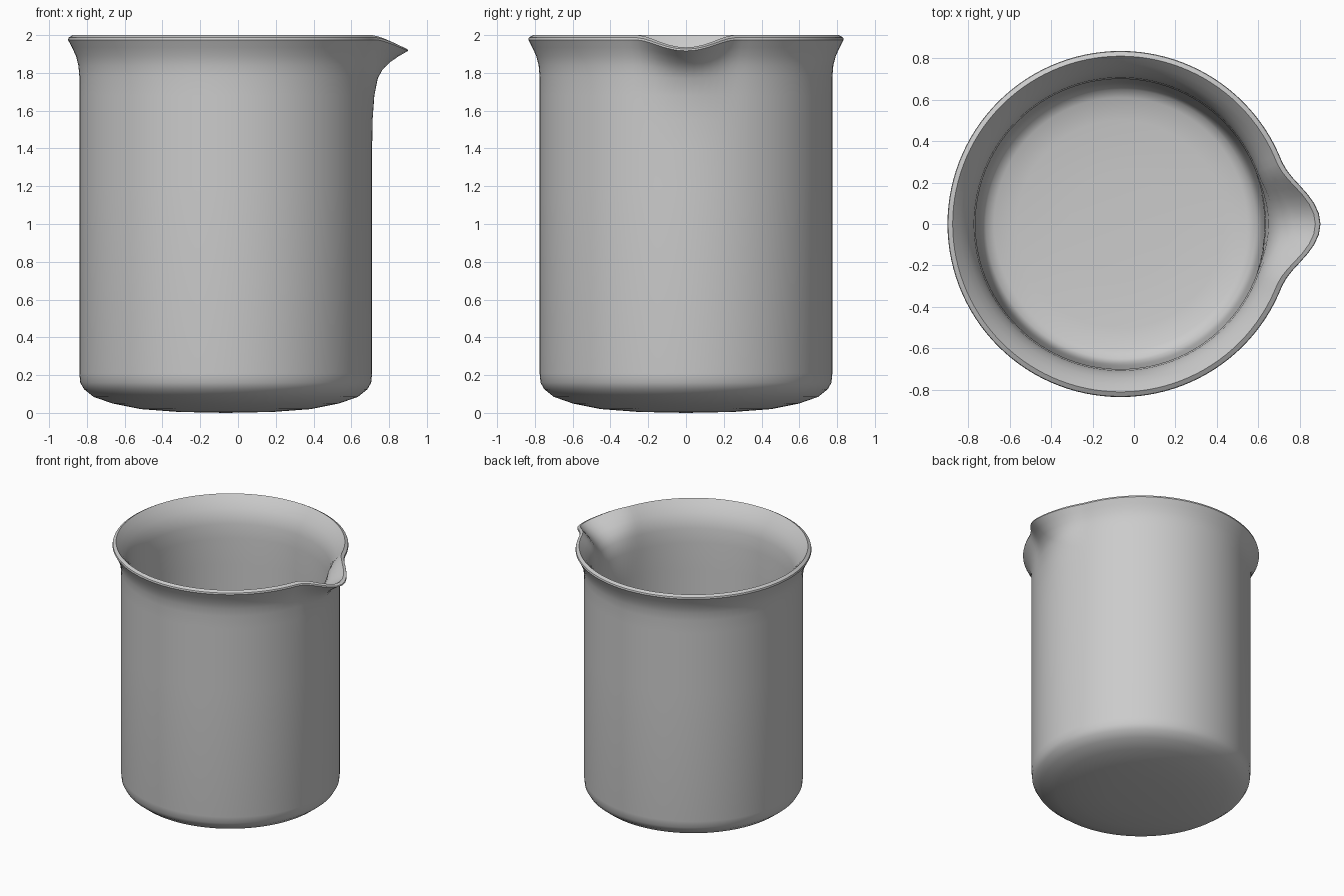
import bpy, bmesh, math

cube = bpy.data.objects.get("Cube")
if cube:
    bpy.data.objects.remove(cube, do_unlink=True)

CENTRE_X = -0.065
SEGMENTS = 120

# Closed wall profile (radius, height): outside base, outside wall, rim, inside wall, floor
outside = [(0.25, 0.005), (0.45, 0.02), (0.6, 0.05), (0.7, 0.085), (0.75, 0.125),
           (0.77, 0.16), (0.775, 0.21), (0.775, 1.2), (0.775, 1.4), (0.775, 1.55),
           (0.775, 1.68), (0.775, 1.78), (0.78, 1.84), (0.793, 1.89),
           (0.814, 1.935), (0.835, 1.975)]
rim = [(0.832, 1.987), (0.81, 2.0), (0.775, 1.96)]
inside = [(0.745, 1.915), (0.722, 1.87), (0.707, 1.81), (0.7, 1.7), (0.698, 1.5),
          (0.695, 1.2), (0.685, 0.3), (0.678, 0.2), (0.668, 0.15),
          (0.65, 0.12), (0.61, 0.1), (0.5, 0.085), (0.25, 0.075)]
profile = outside + rim + inside


def clamp(v):
    return max(0.0, min(1.0, v))


def bump(angle, half_width, power):
    """Smooth bell around the +x direction."""
    t = min(abs(angle) / half_width, 1.0)
    return max(0.0, math.cos(t * math.pi / 2)) ** power


def wall_point(radius, z, angle):
    """Ring point, pulled outward and down near the pouring lip."""
    pull = 0.13 * clamp((z - 1.2) / 0.775) ** 5
    dip = 0.065 * clamp((z - 1.75) / 0.25)
    r = radius + pull * bump(angle, math.radians(22), 2.2)
    h = z - dip * bump(angle, math.radians(19), 2)
    return (CENTRE_X + r * math.cos(angle), r * math.sin(angle), h)


# Beaker body
bm = bmesh.new()
angles = [2 * math.pi * i / SEGMENTS - math.pi for i in range(SEGMENTS)]
rings = [[bm.verts.new(wall_point(r, z, a)) for a in angles] for r, z in profile]
for low, high in zip(rings, rings[1:]):
    for i in range(SEGMENTS):
        j = (i + 1) % SEGMENTS
        bm.faces.new((low[i], low[j], high[j], high[i]))

# Underside and inner floor centres
for ring, z in ((rings[0], 0.0), (rings[-1], 0.073)):
    centre = bm.verts.new((CENTRE_X, 0, z))
    for i in range(SEGMENTS):
        bm.faces.new((centre, ring[i], ring[(i + 1) % SEGMENTS]))
bmesh.ops.recalc_face_normals(bm, faces=bm.faces)

mesh = bpy.data.meshes.new("beaker_body")
bm.to_mesh(mesh)
bm.free()
beaker = bpy.data.objects.new("beaker_body", mesh)
bpy.context.collection.objects.link(beaker)

# Plain grey material
grey = bpy.data.materials.new("plain_grey")
grey.use_nodes = True
colour = (0.6, 0.6, 0.6, 1.0)
grey.diffuse_color = colour
for node in grey.node_tree.nodes:
    if node.type == "BSDF_PRINCIPLED":
        node.inputs["Base Color"].default_value = colour
mesh.materials.append(grey)

# Smooth walls with a crisp rim
bpy.ops.object.select_all(action="DESELECT")
beaker.select_set(True)
bpy.context.view_layer.objects.active = beaker
bpy.ops.object.shade_smooth_by_angle(angle=math.radians(35))
